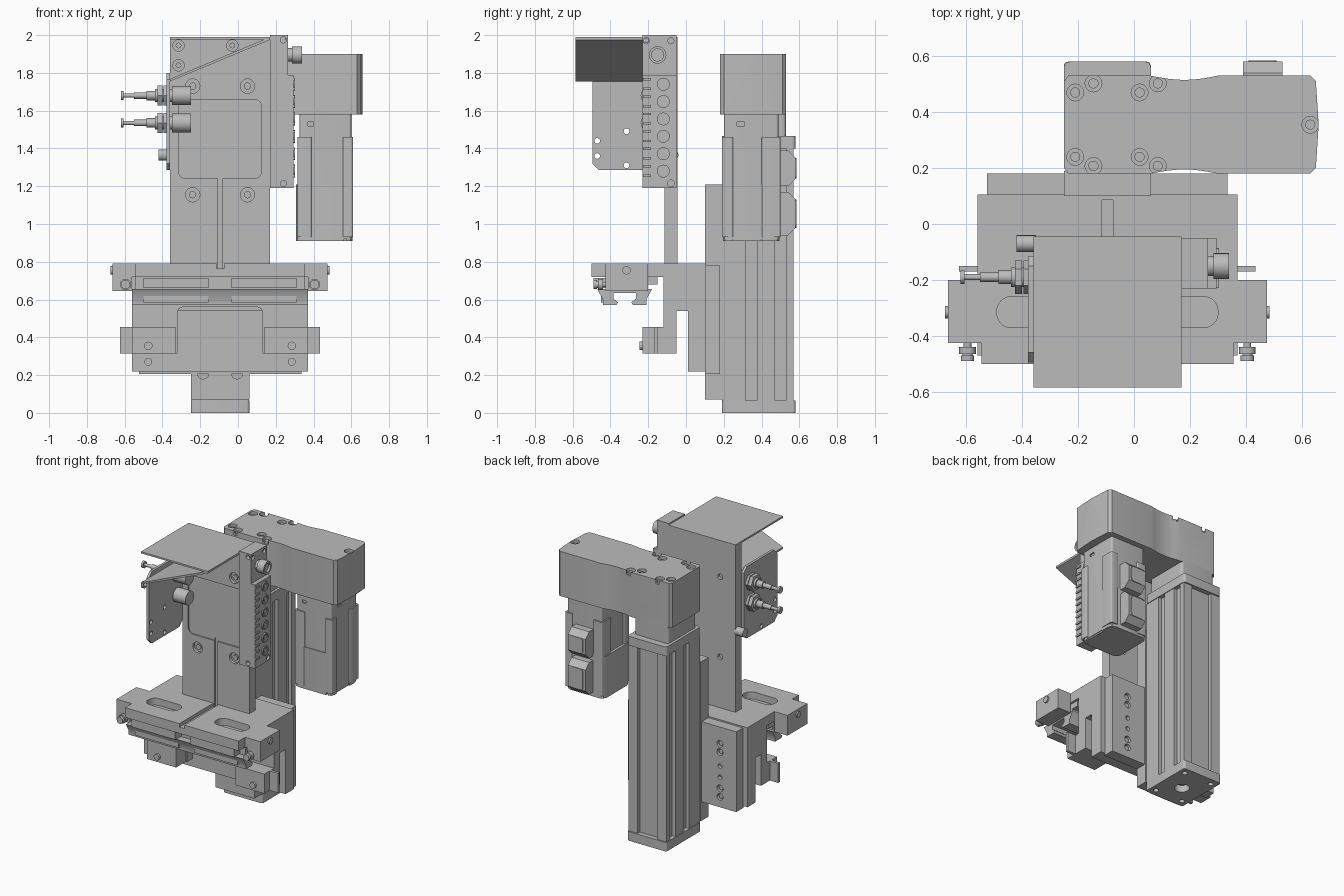
import bpy, bmesh
from math import cos, sin, pi, radians
from mathutils import Vector

if "Cube" in bpy.data.objects:
    bpy.data.objects.remove(bpy.data.objects["Cube"])

grey = bpy.data.materials.new("machined_grey")
grey.use_nodes = True
shade = (.5, .5, .5, 1)
grey.diffuse_color = shade
grey.node_tree.nodes["Principled BSDF"].inputs["Base Color"].default_value = shade


# Every shape is a prism: an outline, an axis, a start and an end
def box(x0, x1, y0, y1, z0, z1):
    return ([(x0, y0), (x1, y0), (x1, y1), (x0, y1)], "z", z0, z1)


def cyl(axis, u, v, radius, start, end, sides=20):
    angles = [2 * pi * i / sides for i in range(sides)]
    return ([(u + radius * cos(t), v + radius * sin(t)) for t in angles], axis, start, end)


def rounded(axis, u0, u1, v0, v1, radius, start, end, steps=6):
    outline = []
    right, left, top, bottom = u1 - radius, u0 + radius, v1 - radius, v0 + radius
    corners = [(right, top), (left, top), (left, bottom), (right, bottom)]
    for quarter, (u, v) in enumerate(corners):
        for i in range(steps + 1):
            t = pi / 2 * (quarter + i / steps)
            outline.append((u + radius * cos(t), v + radius * sin(t)))
    return (outline, axis, start, end)


def turned(axis, u, v, *steps):
    return [cyl(axis, u, v, radius, start, end) for start, end, radius in steps]


def place(axis, u, v, w):
    return Vector({"x": (w, u, v), "y": (u, w, v), "z": (u, v, w)}[axis])


def part(name, *shapes, cuts=()):
    bm = bmesh.new()
    for outline, axis, start, end in shapes:
        low, high = [[bm.verts.new(place(axis, u, v, w)) for u, v in outline] for w in (start, end)]
        bm.faces.new(low)
        bm.faces.new(high[::-1])
        for i in range(len(outline)):
            bm.faces.new((low[i - 1], high[i - 1], high[i], low[i]))
    bmesh.ops.recalc_face_normals(bm, faces=bm.faces[:])
    mesh = bpy.data.meshes.new(name)
    bm.to_mesh(mesh)
    bm.free()
    mesh.materials.append(grey)
    ob = bpy.data.objects.new(name, mesh)
    bpy.context.collection.objects.link(ob)
    if cuts:
        cutter = part(name + "_cutter", *cuts)
        cutter.hide_render = True
        mod = ob.modifiers.new("cut", "BOOLEAN")
        mod.operation, mod.solver, mod.object = "DIFFERENCE", "EXACT", cutter
        mod.use_self = True
        depsgraph = bpy.context.evaluated_depsgraph_get()
        ob.data = bpy.data.meshes.new_from_object(ob.evaluated_get(depsgraph))
        ob.modifiers.clear()
        bpy.data.objects.remove(cutter)
    return ob


# Most parts are mirrored about the centre of the slide
mid = -.095
sides = (("right", -1), ("left", 1))


def both(offset):
    return (mid - offset, mid + offset)


def wide(half, y0, y1, z0, z1):
    return box(*both(half), y0, y1, z0, z1)


# Linear actuator: slotted extrusion with two end caps and a neck
half, front, back, cap, head = .155, .19, .58, .065, 1.4
slots = [wide(.08, back - .035, back + 1, 0, 2)]
for y in (.345, .5):
    for x in both(half):
        slots.append(box(x - .03, x + .03, y - .03, y + .03, 0, 2))
part("actuator_body", wide(half - .005, front, back - .01, cap, head), cuts=slots)
part("actuator_foot", rounded("z", *both(half), front, back, .015, 0, cap),
     cuts=[cyl("z", mid, .37, .05, -1, .05)] +
          [cyl("z", x, y, .018, -1, .02) for x in both(.11) for y in (.24, .53)])
part("actuator_head", rounded("z", *both(half), front, back, .02, head, head + cap))
part("actuator_neck", rounded("z", *both(half - .02), front + .02, back - .05, .02, head, 1.6))
part("actuator_rail", wide(half, .1, front, .07, 1.21),
     cuts=[cyl("y", x, .21, .03, 0, .12) for x in both(.09)])

# Belt housing with a waisted outline and screw recesses
centre, top, bottom = .355, 1.9, 1.58
screws = [(x + step, centre + side * (.115 + step / 2)) for x in (-.21, .02)
          for step in (0, .065) for name, side in sides] + [(.63, centre)]
edge = [(-.25, .155), (-.235, .175)]
for i in range(9):
    edge.append((.06 + .03 * i, .175 - .015 * sin(pi * i / 8)))
edge += [(.63, .175), (.65, .155), (.66, 0)]
outline = [(x, centre - y) for x, y in edge] + [(x, centre + y) for x, y in edge[-2::-1]]
part("belt_housing", (outline, "z", bottom, top),
     cuts=[cyl("z", x, y, .03, top - .03, 2) for x, y in screws])
part("housing_screws", *[cyl("z", x, y, .018, top - .04, top - .015) for x, y in screws])

# Motor with corner pads, stepped lower shell and rear plugs
part("motor_core", rounded("z", .325, .6, .2, .49, .015, .92, bottom + .01),
     cuts=[box(.37, .4, .1, .21, 1.52, 1.54), box(.59, .7, .27, .31, 1.52, 1.54)])
part("motor_corner_pads", *[rounded("z", x0, x1, y0, y1, .01, .93, 1.46)
                            for x0, x1 in ((.315, .39), (.555, .61))
                            for y0, y1 in ((front, .25), (.4, .5))])
part("motor_lower_shell", rounded("z", .306, .605, .195, .495, .035, .91, 1.21, steps=2),
     cuts=[box(.595, .7, .25, .4, 0, 2), box(.56, .575, .1, .21, 0, 2)])
for name, low, high in (("upper_plug", 1.2, 1.39), ("lower_plug", .94, 1.17)):
    part(name, rounded("x", .45, back, low, high, .04, .39, .53, steps=1),
         rounded("y", .41, .51, low + .04, high - .04, .02, .5, back + .005))

# Carriage behind the bracket, with counterbored screws
holes = [(x, z) for x in both(.3) for z in (.28, .34, .6, .66)]
dowels = [(x, z) for x in both(.3) for z in (.42, .5)]
part("carriage", wide(.43, .1, .18, .205, .78),
     cuts=[cyl("y", x, z, .024, .155, 1) for x, z in holes] +
          [cyl("y", x, z, .016, .155, 1) for x, z in dowels])
part("carriage_screws", *[cyl("y", x, z, .016, .14, .17) for x, z in holes])

# Bracket: stepped back plate, arched front wall and slotted table
span, table_top, table_base, foot = .465, .79, .72, .315
part("bracket_back", wide(span, .01, .105, .22, table_base),
     cuts=[cyl("y", x, .27, .018, -1, .06) for x in both(.38)])
part("bracket_step", wide(span, -.06, .02, .54, table_base))
part("bracket_wall", wide(span, -.12, -.05, foot, table_base),
     cuts=[rounded("y", *both(.225), .1, .56, .03, -1, 0)])
steps = [(.45, -.5), (.45, -.425), (.57, -.425), (.57, -.2), (span, -.2), (span, .105)]
outline = [(mid + x, y) for x, y in steps] + [(mid - x, y) for x, y in steps[::-1]]
part("table", (outline, "z", table_base, table_top),
     cuts=[rounded("z", mid + side * .27 - .125, mid + side * .27 + .125, -.37, -.26, .05, .74, 1)
           for name, side in sides] + [wide(.02, -1, .085, .765, 1)])

# Ears, ball plungers and lower stop blocks on each side
for name, side in sides:
    def at(offset):
        return mid + side * offset
    part(name + "_ear", box(at(span), at(.57), -.425, -.2, .645, table_base))
    part(name + "_ear_screw", cyl("x", -.315, .755, .022, at(.5), at(.58)))
    part(name + "_ball_plunger", *turned("y", at(.5), .68, (-.445, -.42, .014),
         (-.465, -.44, .03), (-.475, -.46, .018), (-.49, -.47, .024)))
    part(name + "_stop_block", box(at(.235), at(span), -.23, -.11, foot, .455),
         box(at(.4), at(.53), -.17, -.15, foot, .455))
    part(name + "_stop_screw", cyl("y", at(.38), .355, .022, -.245, -.2))
    part(name + "_clamp_jaw", box(at(.06), at(.405), -.49, -.42, .66, .715),
         box(at(.06), at(.405), -.45, -.42, .585, .62))

# Clamping rail under the table
part("clamp_block", wide(.45, -.42, -.15, .68, table_base), wide(.45, -.42, -.2, .645, .69))
hook = [(.145, .655), (.115, .6), (.115, .57), (.045, .57), (.035, .585), (.06, .605), (.06, .635)]
outline = [(-.325 - y, z) for y, z in hook] + [(-.325 + y, z) for y, z in hook[::-1]]
part("clamp_rail", (outline, "x", *both(span)))

# Upright plate with pocket, groove and bored holes
left, right, face, roof = -.36, .17, -.115, 1.99
bores = [(x, z, .038) for x in both(.145) for z in (1.155, 1.73)]
corner_bores = [(-.315, 1.945, .03), (-.03, 1.945, .03), (-.315, 1.84, .03)]
part("upright", box(left, right, face, -.045, table_base, roof),
     cuts=[cyl("y", x, z, radius, -1, face + .02) for x, z, radius in bores + corner_bores] +
          [cyl("y", x, z, .02, -.065, 1) for x, z, radius in bores] +
          [rounded("y", *both(.22), 1.24, 1.66, .04, -1, face + .01),
           wide(.012, -1, face + .015, .7, 1.26)])
part("upright_screws", *[cyl("y", x, z, radius / 2, face + .01, face + .03)
                         for x, z, radius in bores + corner_bores])

# Folded cover: level sheet and sloping sheet
fold = [(left, roof), (right, roof), (right, roof - .015), (left, 1.755), (left, 1.768),
        (right - .03, roof - .012), (left, roof - .012)]
part("cover", (fold, "y", -.585, face))

# Side sheet carrying the fittings
part("side_sheet", rounded("x", -.495, face, 1.285, 1.8, .035, left - .018, left, steps=1),
     cuts=[cyl("x", y, z, .015, -1, 0) for y, z in
           ((-.47, 1.44), (-.47, 1.36), (-.315, 1.49), (-.315, 1.31))])
for name, z in (("upper_fitting", 1.68), ("lower_fitting", 1.535)):
    part(name, *turned("x", -.19, z, (-.35, -.25, .05), (-.44, -.34, .035), (-.485, -.43, .025),
                       (-.61, -.48, .011), (-.55, -.48, .017), (-.62, -.605, .024)),
         *[cyl("x", -.19, z, .06, x, x + .025, sides=6) for x in (-.425, -.395)])
part("small_screw", cyl("x", -.07, 1.365, .03, left - .06, left + .01))

# Valve terminal with sockets along its outer side
outer = .295
part("terminal", box(right, outer, -.23, -.05, 1.19, 1.79), box(right, .265, -.23, -.05, 1.78, 2),
     cuts=[cyl("y", .24, z, .016, -1, -.2) for z in (1.215, 1.975)] +
          [cyl("x", -.08, 1.215, .018, .28, 1)] +
          [cyl("x", y, 1.97, .016, .25, 1) for y in (-.21, -.08)])
part("main_socket", *turned("x", -.15, 1.895, (.26, .3, .036), (.285, .34, .046)),
     cuts=[cyl("x", -.15, 1.895, .032, .325, 1)])
for i in range(6):
    z = 1.28 + .092 * i
    part("socket", cyl("x", -.12, z, .034, .28, outer + .008),
         cuts=[cyl("x", -.12, z, .024, outer + .002, 1)])
    part("socket_pin", cyl("x", -.12, z, .013, .28, outer + .006))
    part("socket_tags", *[box(.28, outer + .008, -.228, -.185, z + step, z + step + .012)
                          for step in (-.03, .02)])

# Smooth the round surfaces, keep edges sharp
bpy.ops.object.select_all(action="DESELECT")
for ob in bpy.context.collection.objects:
    if ob.type == "MESH":
        ob.select_set(True)
        bpy.context.view_layer.objects.active = ob
bpy.ops.object.shade_smooth_by_angle(angle=radians(30))
